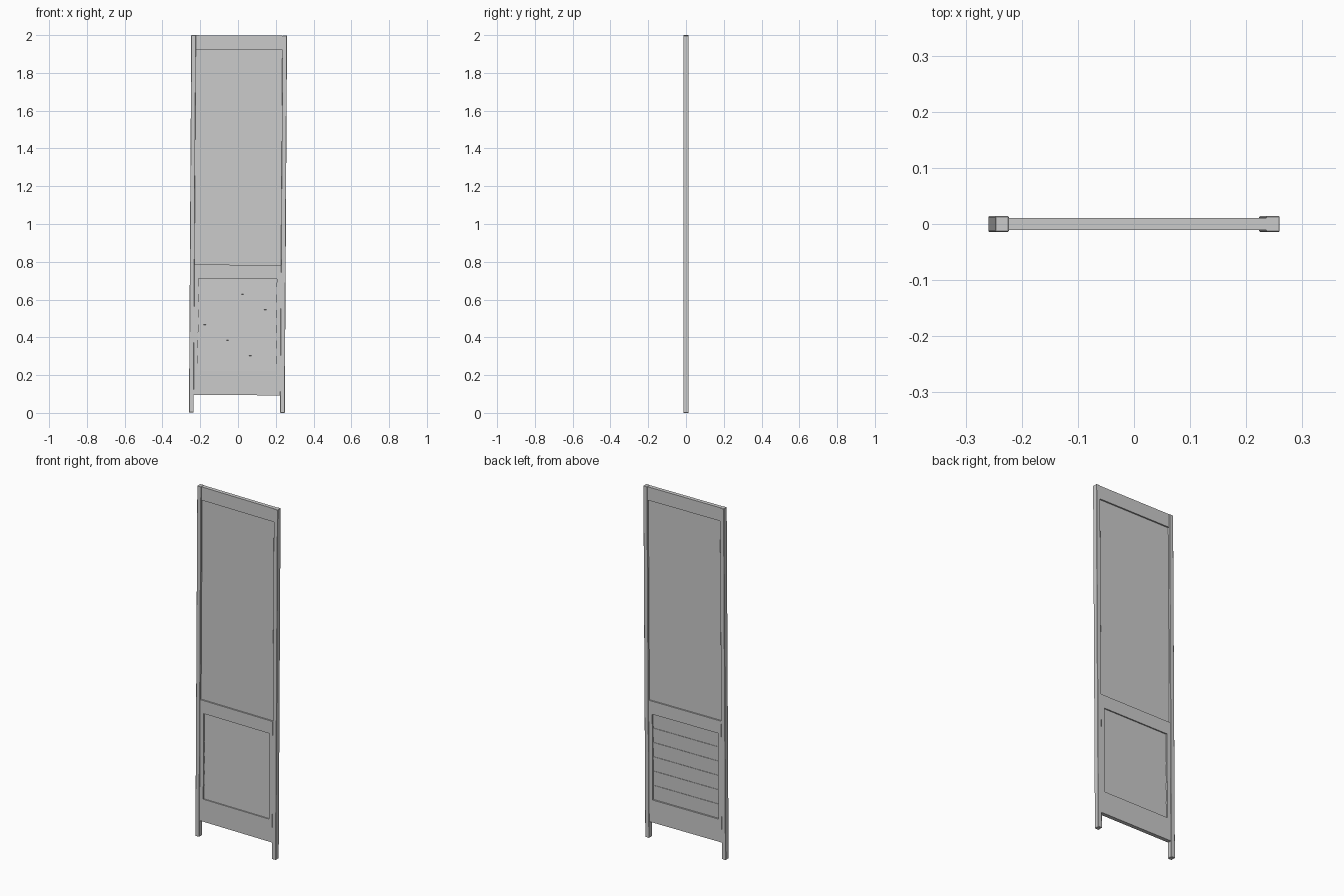
import bpy, bmesh
from mathutils import Matrix, Vector

if "Cube" in bpy.data.objects:
    bpy.data.objects.remove(bpy.data.objects["Cube"])

# The whole panel leans very slightly sideways
LEAN = (Matrix.Translation((0, 0, 1)) @ Matrix.Rotation(0.006, 4, 'Y')
        @ Matrix.Translation((0, 0, -1)))


def box(name, x0, x1, y0, y1, z0, z1, tilt=0.0, bevel=0.0):
    centre = Vector(((x0 + x1) / 2, (y0 + y1) / 2, (z0 + z1) / 2))
    size = Matrix.Diagonal((x1 - x0, y1 - y0, z1 - z0, 1))
    bm = bmesh.new()
    bmesh.ops.create_cube(bm, size=1.0)
    bm.transform(LEAN @ Matrix.Translation(centre)
                 @ Matrix.Rotation(tilt, 4, 'X') @ size)
    if bevel:
        bmesh.ops.bevel(bm, geom=bm.edges[:], offset=bevel, segments=1,
                        affect='EDGES')
    bmesh.ops.recalc_face_normals(bm, faces=bm.faces[:])
    mesh = bpy.data.meshes.new(name)
    bm.to_mesh(mesh)
    bm.free()
    ob = bpy.data.objects.new(name, mesh)
    bpy.context.collection.objects.link(ob)
    return ob


# Posts and the narrow lower stiles beside them
for side, s in (("left", -1), ("right", 1)):
    xa, xb = sorted((s * 0.229, s * 0.2535))
    box(f"{side}_post", xa, xb, -0.014, 0.014, 0.0015, 1.9985, bevel=0.0015)
    xa, xb = sorted((s * 0.207, s * 0.23))
    box(f"{side}_lower_stile", xa, xb, -0.011, 0.011, 0.221, 0.711)

# Cross rails
for name, z0, z1 in (("bottom_rail", 0.094, 0.222), ("middle_rail", 0.71, 0.784),
                     ("top_rail", 1.922, 1.998)):
    box(name, -0.23, 0.23, -0.011, 0.011, z0, z1)

# Upper infill sheet
box("upper_panel", -0.23, 0.23, -0.003, 0.003, 0.78, 1.926)

# Lower slats, each with its bottom edge leaning to the front
pitch = (0.71 - 0.222) / 6
for i in range(6):
    z = 0.222 + i * pitch
    box(f"slat_{i + 1}", -0.209, 0.209, -0.003, 0.003,
        z - 0.0005, z + pitch + 0.0005, tilt=-0.03)
